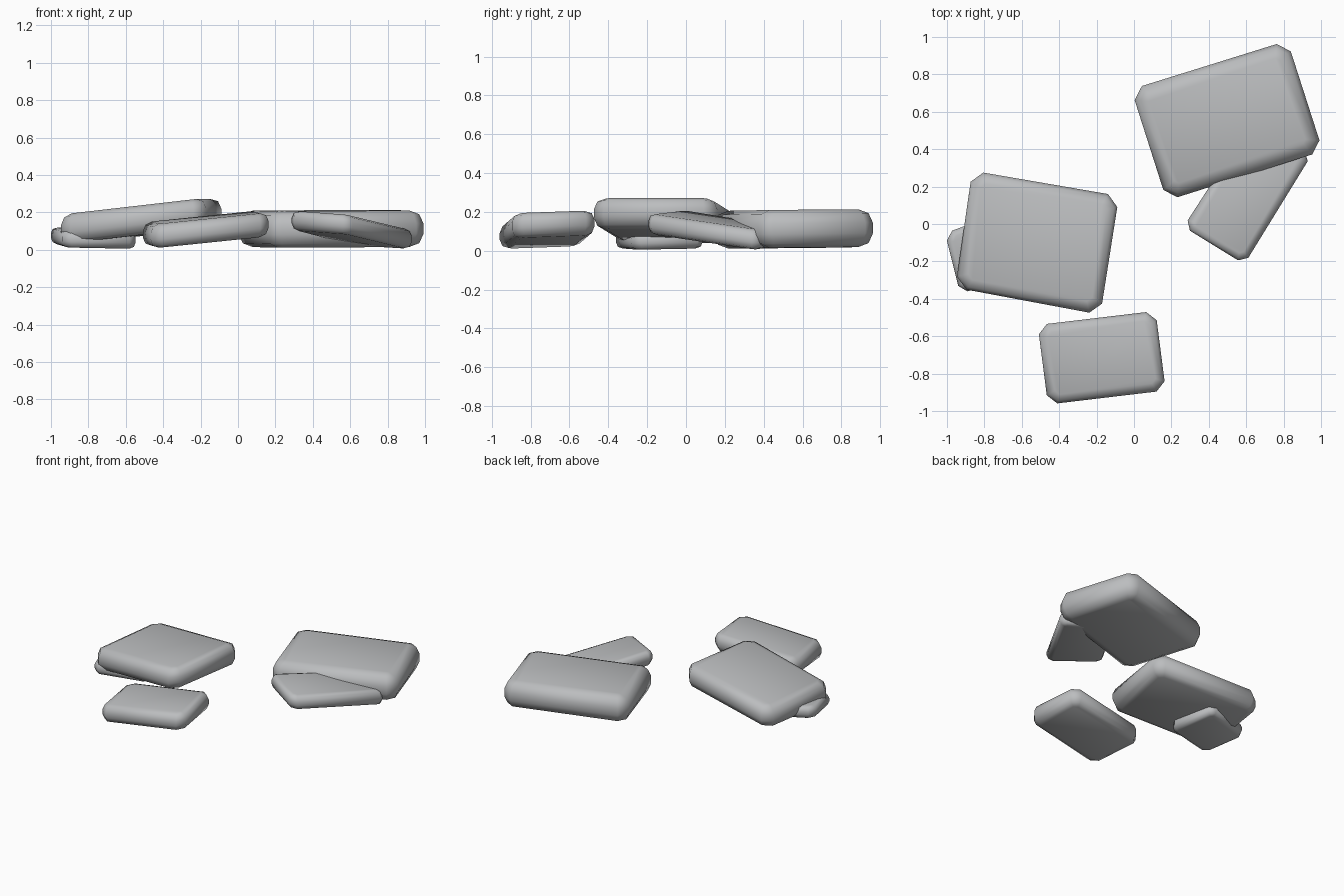
import bpy
import bmesh

cube = bpy.data.objects.get("Cube")
if cube:
    bpy.data.objects.remove(cube, do_unlink=True)

# Single stone colour
stone = bpy.data.materials.new("grey_stone")
stone.use_nodes = True
stone.diffuse_color = (0.5, 0.51, 0.52, 1)
stone.node_tree.nodes["Principled BSDF"].inputs["Base Color"].default_value = stone.diffuse_color


def slab(name, corners, bottoms, thickness, chamfer=0.06):
    """Worn stone slab: plan corners, underside height at each, thickness."""
    bm = bmesh.new()
    low = [bm.verts.new((x, y, z)) for (x, y), z in zip(corners, bottoms)]
    high = [bm.verts.new((x, y, z + thickness)) for (x, y), z in zip(corners, bottoms)]
    bm.faces.new(low)
    bm.faces.new(high)
    for i in range(4):
        j = (i + 1) % 4
        bm.faces.new((low[i], low[j], high[j], high[i]))
    bmesh.ops.recalc_face_normals(bm, faces=bm.faces)

    # Cut the upright corners, then round the upper and lower rims
    def upright(edge):
        a, b = edge.verts
        return (a.co.xy - b.co.xy).length < 0.001

    bmesh.ops.bevel(bm, geom=[e for e in bm.edges if upright(e)], offset=chamfer,
                    segments=1, affect='EDGES', clamp_overlap=True)
    bmesh.ops.bevel(bm, geom=[e for e in bm.edges if not upright(e)],
                    offset=thickness * 0.36, segments=2, profile=0.5,
                    affect='EDGES', clamp_overlap=True)
    bmesh.ops.recalc_face_normals(bm, faces=bm.faces)
    for face in bm.faces:
        face.smooth = True

    mesh = bpy.data.meshes.new(name)
    bm.to_mesh(mesh)
    bm.free()
    mesh.materials.append(stone)
    obj = bpy.data.objects.new(name, mesh)
    bpy.context.collection.objects.link(obj)
    return obj


# Large flat slab at the back
slab("back_slab", [(-0.015, 0.72), (0.82, 0.98), (1.01, 0.39), (0.175, 0.125)],
     [0.015, 0.02, 0.015, 0.01], 0.195)

# Large slab leaning on a smaller one
slab("left_slab", [(-0.865, 0.285), (-0.08, 0.15), (-0.18, -0.485), (-0.955, -0.34)],
     [0.035, 0.12, 0.12, 0.03], 0.158)

# Small slab in front
slab("front_slab", [(-0.515, -0.54), (0.115, -0.465), (0.17, -0.89), (-0.46, -0.965)],
     [0.02, 0.085, 0.07, 0.005], 0.128, 0.05)

# Small slab tucked under the back slab
slab("tilted_slab", [(0.265, -0.015), (0.59, -0.215), (0.95, 0.37), (0.61, 0.52)],
     [0.11, 0.085, 0.0, 0.02], 0.105, 0.04)

# Small slab under the left slab
slab("under_slab", [(-1.01, -0.05), (-0.93, -0.37), (-0.54, -0.27), (-0.61, 0.1)],
     [0.035, 0.01, 0.005, 0.01], 0.09, 0.04)
